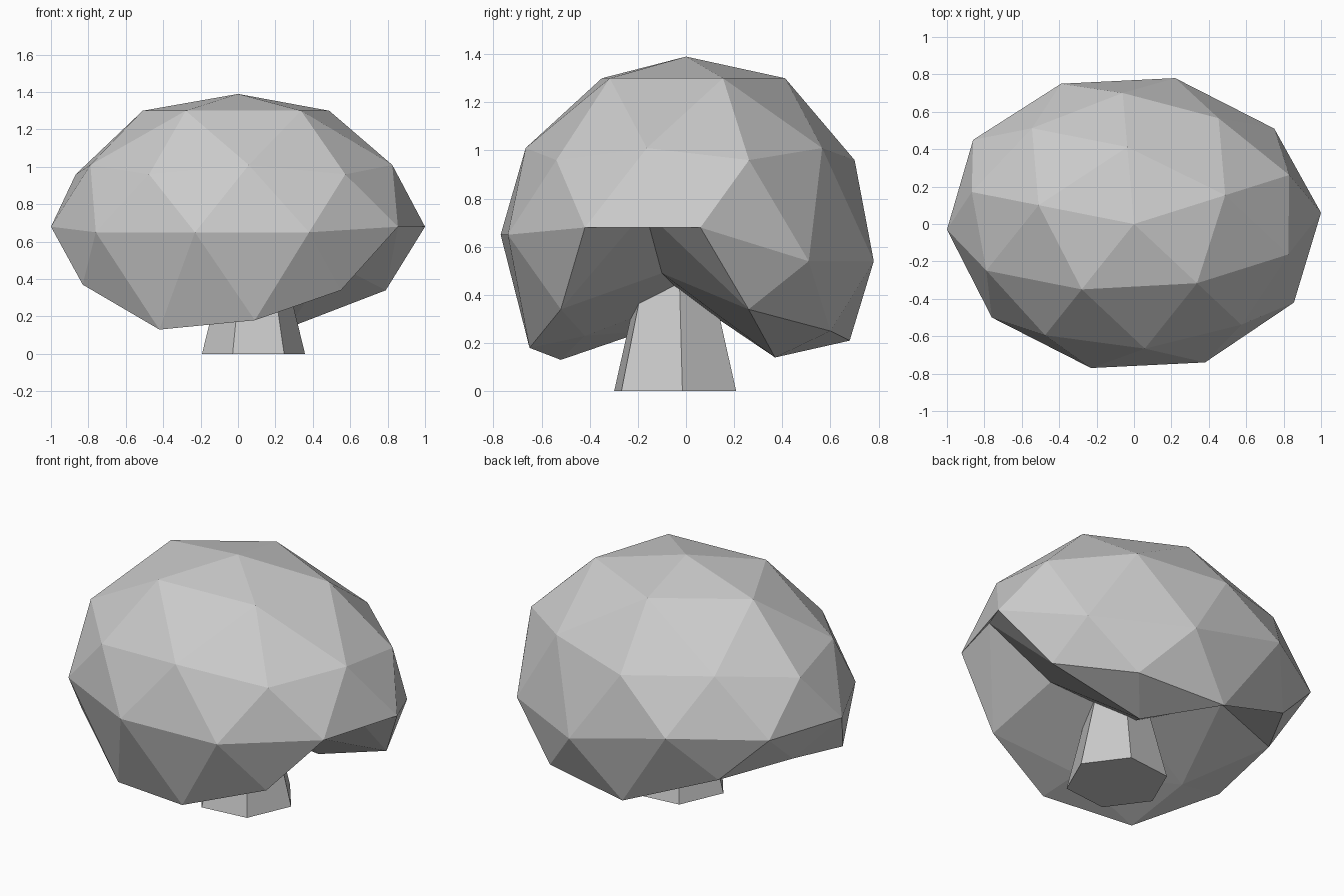
import bpy, bmesh
from math import radians
from mathutils import Matrix, Vector

if "Cube" in bpy.data.objects:
    bpy.data.objects.remove(bpy.data.objects["Cube"])


def add_object(name, bm):
    bmesh.ops.recalc_face_normals(bm, faces=bm.faces)
    mesh = bpy.data.meshes.new(name)
    bm.to_mesh(mesh)
    bm.free()
    obj = bpy.data.objects.new(name, mesh)
    bpy.context.collection.objects.link(obj)
    return obj


# Crown: faceted sphere, stretched sideways, with its underside pushed up unevenly
bm = bmesh.new()
bmesh.ops.create_icosphere(bm, subdivisions=2, radius=1)
bm.transform(Matrix.Diagonal((1.0, 0.785, 1.0, 1.0)) @ Matrix.Rotation(radians(21.9), 4, 'Z'))
lower = [v for v in bm.verts if v.co.z < 0.1]

# Heights of the upper rings (sphere height, model height)
rings = [(1.0, 1.39), (0.85, 1.30), (0.526, 1.01), (0.447, 0.96), (0.0, 0.67)]
for v in bm.verts:
    if v.co.z > -0.1:
        v.co.z = min(rings, key=lambda r: abs(r[0] - v.co.z))[1]

# Shaped points of the rim and underside; each moves the nearest lower vertex
shaped = [
    # widest rim
    (0.22, 0.78, 0.54), (0.75, 0.51, 0.54), (-0.39, 0.75, 0.69), (-0.86, 0.45, 0.69),
    (-1.0, -0.03, 0.68), (1.0, 0.06, 0.68), (0.855, -0.42, 0.68),
    (0.38, -0.74, 0.65), (-0.23, -0.77, 0.65), (-0.76, -0.50, 0.65),
    # lower skirt, with the deep notch on the right
    (0.87, -0.17, 0.75), (0.79, 0.26, 0.34), (0.47, 0.60, 0.25), (-0.06, 0.68, 0.21),
    (-0.59, 0.54, 0.42), (-0.81, 0.16, 0.46), (-0.83, -0.28, 0.37),
    (-0.42, -0.52, 0.13), (0.09, -0.65, 0.18), (0.55, -0.52, 0.34),
    # hollow underside
    (0.27, 0.37, 0.14), (-0.35, 0.31, 0.49), (-0.48, -0.17, 0.25),
    (0.05, -0.42, 0.23), (0.50, -0.10, 0.49), (0.0, 0.0, 0.39),
]
for p in map(Vector, shaped):
    v = min(lower, key=lambda q: (q.co.xy - p.xy).length)
    v.co = p
    lower.remove(v)
add_object("crown", bm)

# Trunk: tapered six-sided post reaching into the crown
bm = bmesh.new()
place = Matrix.Translation((0.083, -0.045, 0.3)) @ Matrix.Rotation(radians(6), 4, 'Z')
bmesh.ops.create_cone(bm, cap_ends=True, segments=6, radius1=0.277, radius2=0.13,
                      depth=0.6, matrix=place)
# Line a corner of the hexagon up with the right side
corner = max((v for v in bm.verts if v.co.z < 0.01), key=lambda v: v.co.x)
offset = corner.co.xy - Vector((0.083, -0.045))
turn = offset.angle_signed(Vector((0.275, 0.03)))
bmesh.ops.rotate(bm, verts=bm.verts, cent=(0.083, -0.045, 0),
                 matrix=Matrix.Rotation(-turn, 3, 'Z'))
add_object("trunk", bm)
